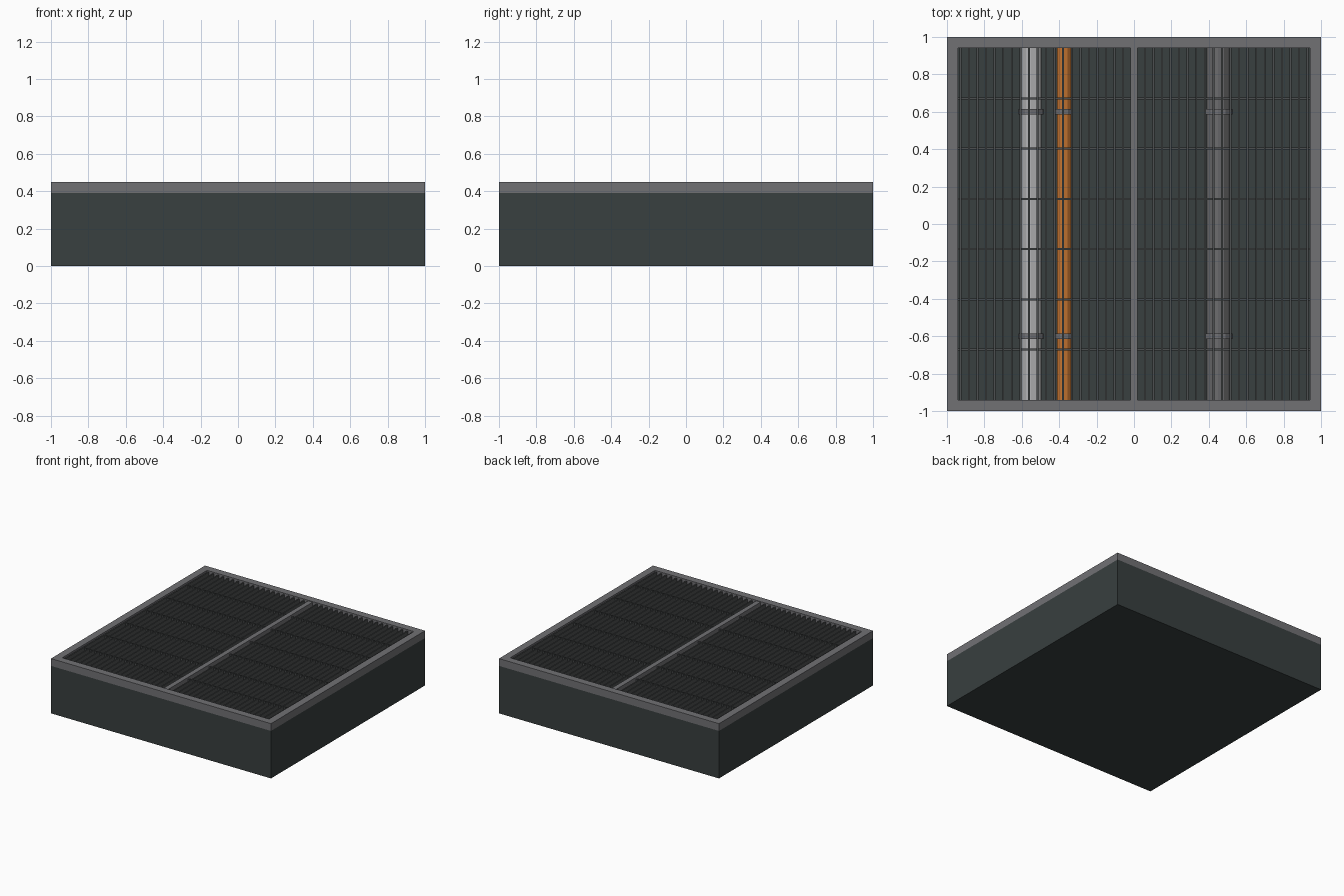
import bpy, math

if "Cube" in bpy.data.objects:
    bpy.data.objects.remove(bpy.data.objects["Cube"])


def material(name, rgb):
    m = bpy.data.materials.new(name)
    m.diffuse_color = (*rgb, 1)
    m.use_nodes = True
    m.node_tree.nodes["Principled BSDF"].inputs["Base Color"].default_value = m.diffuse_color
    return m


WALL = material("dark green grey", (0.040, 0.050, 0.050))
STEEL = material("frame grey", (0.165, 0.165, 0.175))
BAR = material("grating grey", (0.075, 0.08, 0.082))
LIGHT = material("light grey pipe", (0.45, 0.45, 0.46))
ORANGE = material("orange pipe", (0.58, 0.18, 0.03))
MID = material("mid grey pipe", (0.15, 0.15, 0.155))


def box(name, mat, x0, x1, y0, y1, z0, z1):
    bpy.ops.mesh.primitive_cube_add(size=1, location=((x0 + x1) / 2, (y0 + y1) / 2, (z0 + z1) / 2))
    o = bpy.context.object
    o.name = name
    o.scale = (x1 - x0, y1 - y0, z1 - z0)
    o.data.materials.append(mat)
    return o


def rod(name, mat, x, y, z, r, length, sides=12):
    bpy.ops.mesh.primitive_cylinder_add(vertices=sides, radius=r, depth=length,
                                        location=(x, y, z), rotation=(math.pi / 2, 0, 0))
    o = bpy.context.object
    o.name = name
    o.data.materials.append(mat)
    return o


# Open trench: floor and four walls
I = 0.94
box("trench_floor", WALL, -1, 1, -1, 1, 0, 0.04)
for s, side in ((-1, "front"), (1, "back")):
    a, b = sorted((s * I, s))
    box(side + "_wall", WALL, -1, 1, a, b, 0.04, 0.39)
for s, side in ((-1, "left"), (1, "right")):
    a, b = sorted((s * I, s))
    box(side + "_wall", WALL, a, b, -I, I, 0.04, 0.39)

# Rim frame with a centre beam
for s, side in ((-1, "front"), (1, "back")):
    a, b = sorted((s * I, s))
    box(side + "_rim", STEEL, -1, 1, a, b, 0.39, 0.45)
for s, side in ((-1, "left"), (1, "right")):
    a, b = sorted((s * I, s))
    box(side + "_rim", STEEL, a, b, -I, I, 0.39, 0.45)
box("centre_beam", STEEL, -0.02, 0.02, -I, I, 0.39, 0.445)

# Grating: long slats mirrored about the beam, plus thin cross bars
STEP = 0.0465
for i in range(20):
    for s in (-1, 1):
        x = s * (0.058 + i * STEP * 0.985)
        if abs(x) < I - 0.006:
            box("grating_slat", BAR, x - 0.005, x + 0.005, -I, I, 0.395, 0.44)
for i in range(1, 7):
    y = -I + i * 2 * I / 7
    box("grating_cross_bar", BAR, -I, I, y - 0.005, y + 0.005, 0.405, 0.43)

# Pipes with collars and feet
for name, mat, x, r in (("light_pipe", LIGHT, -0.55, 0.055),
                        ("orange_pipe", ORANGE, -0.375, 0.038),
                        ("grey_pipe", MID, 0.45, 0.063)):
    z = 0.16
    rod(name, mat, x, 0, z, r, 2 * I)
    for y in (-0.6, 0.6):
        rod(name + "_collar", STEEL, x, y, z, r * 1.22, 0.03)
        box(name + "_foot", STEEL, x - 0.02, x + 0.02, y - 0.015, y + 0.015, 0.04, z - r)
